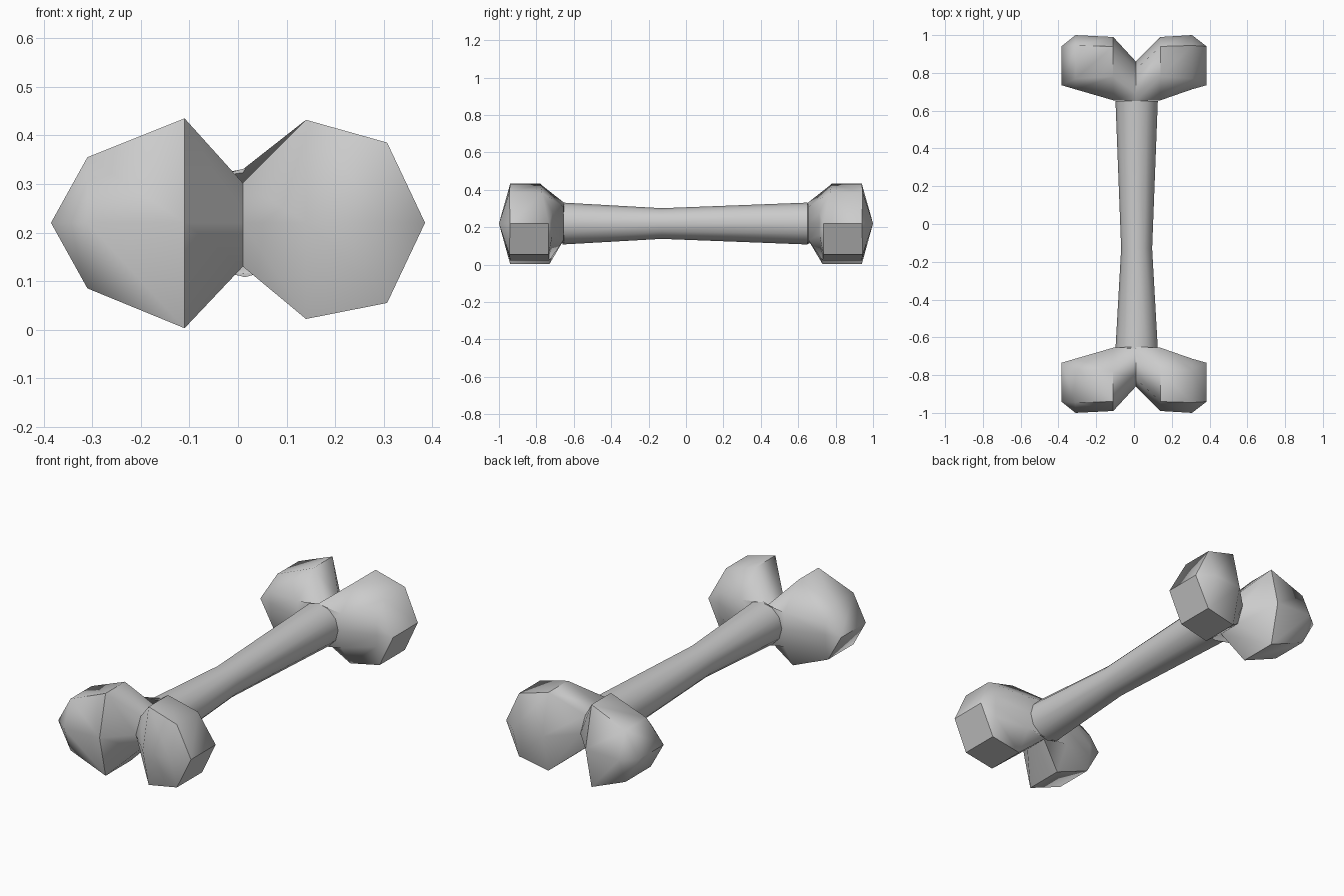
import bpy, bmesh, math

if "Cube" in bpy.data.objects:
    bpy.data.objects.remove(bpy.data.objects["Cube"])

ZC = 0.22


def loft(name, rings, caps):
    """Skin a list of equal-length point rings; mark it smooth by angle."""
    bm = bmesh.new()
    vs = [[bm.verts.new(p) for p in r] for r in rings]
    n = len(rings[0])
    for a, b in zip(vs, vs[1:]):
        for i in range(n):
            j = (i + 1) % n
            bm.faces.new((a[i], a[j], b[j], b[i]))
    if caps:
        bm.faces.new(vs[0])
        bm.faces.new(vs[-1])
    bmesh.ops.remove_doubles(bm, verts=bm.verts[:], dist=0.0005)
    bmesh.ops.recalc_face_normals(bm, faces=bm.faces[:])
    mesh = bpy.data.meshes.new(name)
    bm.to_mesh(mesh)
    bm.free()
    ob = bpy.data.objects.new(name, mesh)
    bpy.context.collection.objects.link(ob)
    bpy.ops.object.select_all(action='DESELECT')
    ob.select_set(True)
    bpy.context.view_layer.objects.active = ob
    bpy.ops.object.shade_smooth_by_angle(angle=math.radians(50))
    return ob


# Shaft: narrow waist, flaring to both ends
N = 12
loft("shaft", [[(0.014 + r * math.cos(2 * math.pi * i / N), y,
                 ZC + r * math.sin(2 * math.pi * i / N)) for i in range(N)]
               for y, r in ((-0.66, 0.112), (-0.13, 0.082), (0.65, 0.112))], True)

# Knob sections along x:
# x, inner y, inner top y, inner bottom y, outer edge y, outer y, top z, bottom z, inner half height
sections = [
    (-0.385, 0.735, 0.735, 0.735, 0.94, 0.94, ZC, ZC, 0),
    (-0.31, 0.713, 0.77, 0.735, 0.945, 1.0, 0.355, 0.085, 0.06),
    (-0.11, 0.655, 0.78, 0.73, 0.94, 0.99, 0.435, 0.003, 0.09),
    (0.01, 0.65, 0.69, 0.69, 0.82, 0.86, 0.302, 0.13, 0.11),
    (0.14, 0.655, 0.78, 0.73, 0.94, 0.99, 0.432, 0.022, 0.09),
    (0.307, 0.713, 0.77, 0.735, 0.945, 1.0, 0.385, 0.055, 0.06),
    (0.385, 0.735, 0.735, 0.735, 0.94, 0.94, ZC, ZC, 0),
]


def knob_end(name, s):
    rings = [[(x, s * y, z) for y, z in (
        (yi, ZC), (yi, ZC + h), (yt, zt), (ye, zt),
        (yo, ZC), (ye, zb), (yb, zb), (yi, ZC - h))]
        for x, yi, yt, yb, ye, yo, zt, zb, h in sections]
    return loft(name, rings, False)


# Double-knobbed ends
knob_end("front_knobs", -1)
knob_end("back_knobs", 1)
